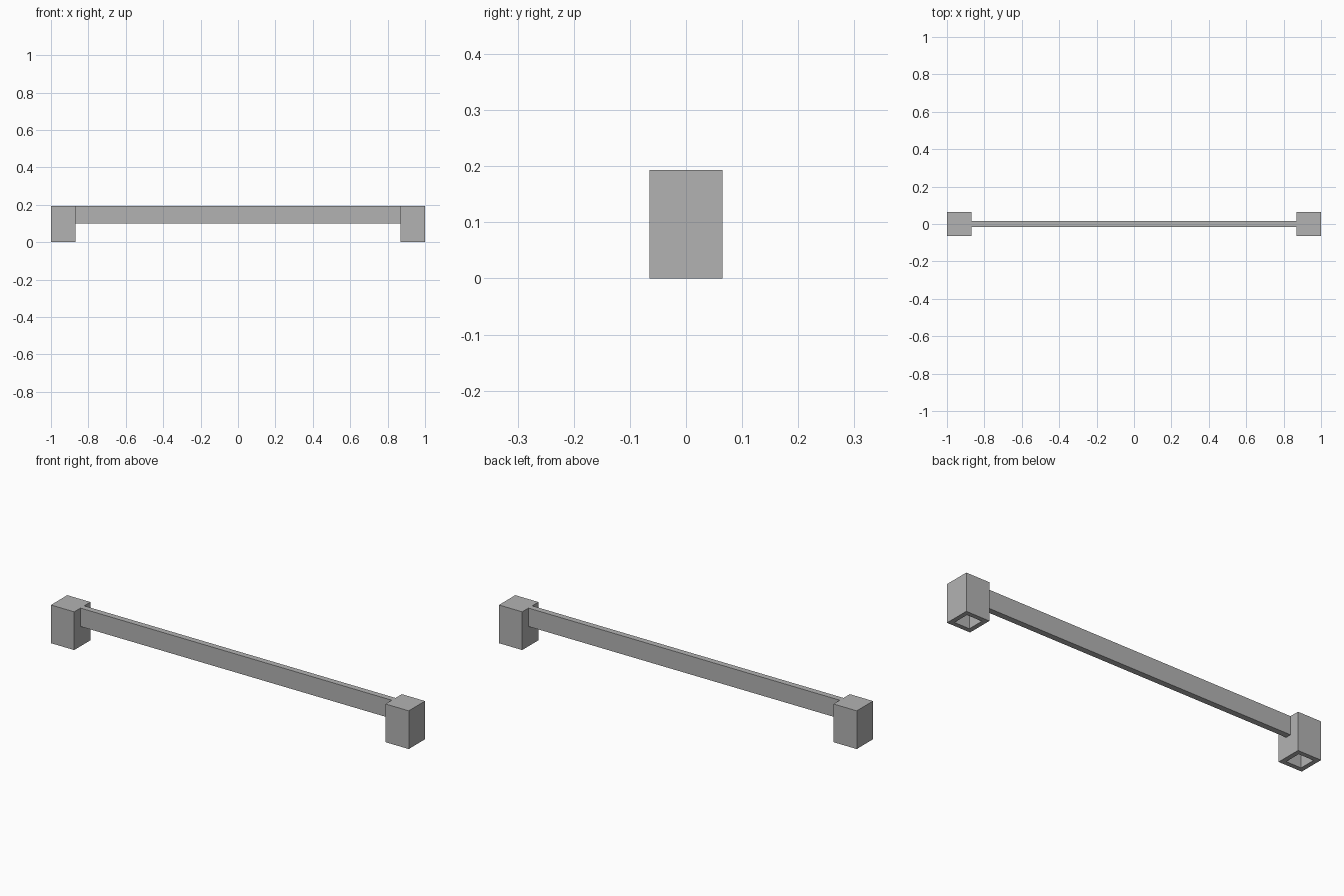
import bpy
import bmesh
from mathutils import Matrix, Vector

cube = bpy.data.objects.get("Cube")
if cube:
    bpy.data.objects.remove(cube, do_unlink=True)

POST_W, HEIGHT = 0.13, 0.193
SOCKET_W, SOCKET_DEPTH = 0.065, 0.13
BEAM_T, BEAM_BOTTOM = 0.03, 0.1

grey = bpy.data.materials.new("plain_grey")
grey.use_nodes = True
colour = (0.45, 0.45, 0.45, 1)
grey.diffuse_color = colour
grey.node_tree.nodes["Principled BSDF"].inputs["Base Color"].default_value = colour


def box(bm, size, centre):
    matrix = Matrix.Translation(centre) @ Matrix.Diagonal((*size, 1))
    bmesh.ops.create_cube(bm, size=1, matrix=matrix)


def finish(bm, name):
    mesh = bpy.data.meshes.new(name)
    bm.to_mesh(mesh)
    bm.free()
    mesh.materials.append(grey)
    obj = bpy.data.objects.new(name, mesh)
    bpy.context.collection.objects.link(obj)


# End posts, each with a square socket sunk into its underside
for name, side in (("left_post", 1), ("right_post", -1)):
    bm = bmesh.new()
    box(bm, (POST_W, POST_W, HEIGHT), (side * (1 - POST_W / 2), 0, HEIGHT / 2))
    bottom = min(bm.faces, key=lambda f: f.calc_center_median().z)
    bmesh.ops.inset_region(bm, faces=[bottom], thickness=(POST_W - SOCKET_W) / 2)
    walls = bmesh.ops.extrude_discrete_faces(bm, faces=[bottom])
    bmesh.ops.translate(bm, verts=walls["faces"][0].verts,
                        vec=Vector((0, 0, SOCKET_DEPTH)))
    finish(bm, name)

# Thin crossbeam between the posts, flush with their tops
bm = bmesh.new()
box(bm, (2 - 2 * POST_W, BEAM_T, HEIGHT - BEAM_BOTTOM),
    (0, 0, (HEIGHT + BEAM_BOTTOM) / 2))
finish(bm, "crossbeam")
